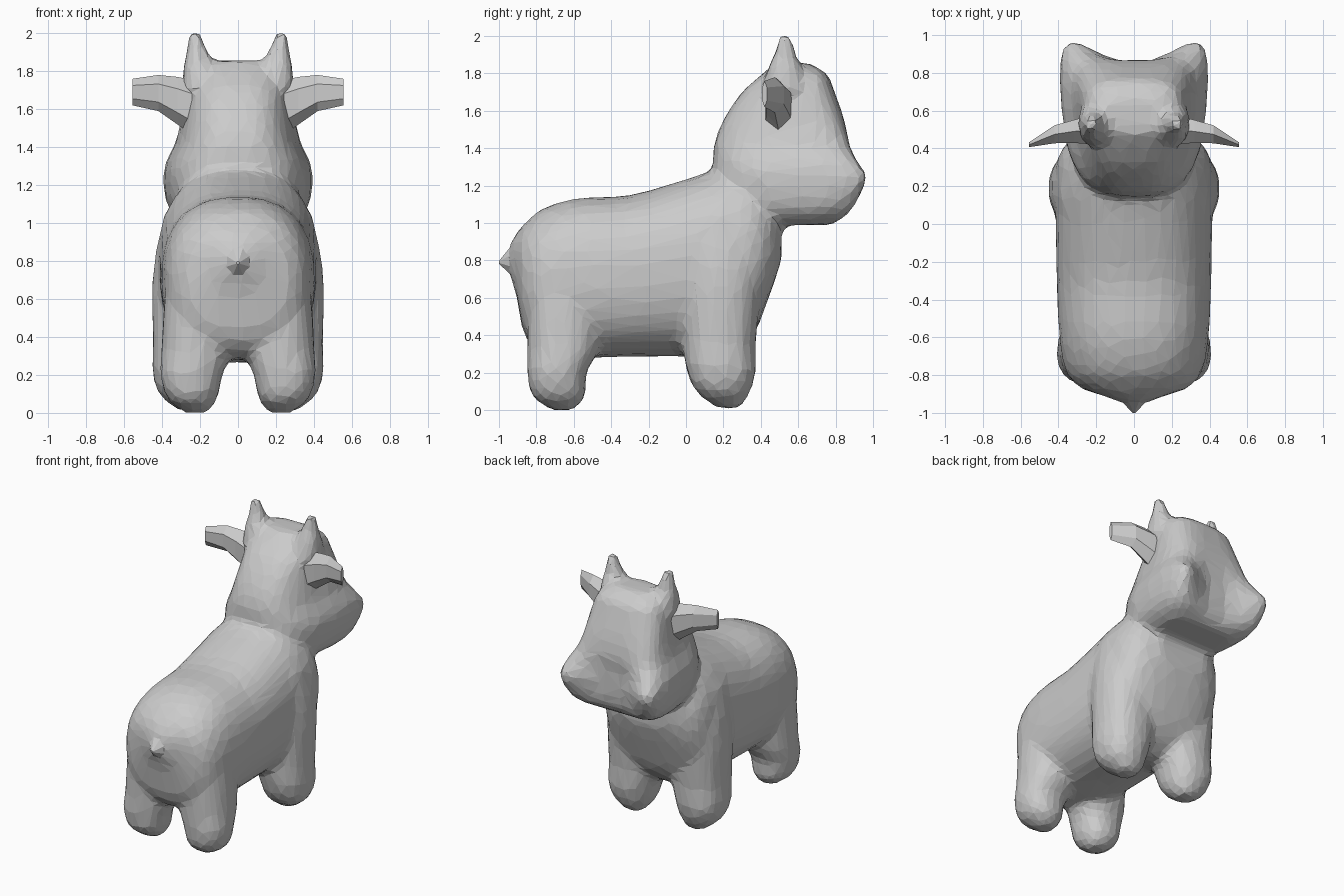
import bpy, bmesh, math
from mathutils import Vector

if "Cube" in bpy.data.objects:
    bpy.data.objects.remove(bpy.data.objects["Cube"])


def make_object(name, bm):
    bmesh.ops.recalc_face_normals(bm, faces=bm.faces)
    mesh = bpy.data.meshes.new(name)
    bm.to_mesh(mesh)
    bm.free()
    obj = bpy.data.objects.new(name, mesh)
    bpy.context.collection.objects.link(obj)
    return obj


def smooth_rings(rings, steps=4):
    """Cubic in-between rings, with slopes that allow for uneven spacing."""
    def slope(i):
        a, b = rings[max(i - 1, 0)], rings[min(i + 1, len(rings) - 1)]
        return [(q - p) / (b[0] - a[0]) for p, q in zip(a, b)]
    out = []
    for i in range(len(rings) - 1):
        r, n, m0, m1 = rings[i], rings[i + 1], slope(i), slope(i + 1)
        d = n[0] - r[0]
        for k in range(steps):
            t = k / steps
            out.append([(2*t**3 - 3*t*t + 1) * p + (t**3 - 2*t*t + t) * d * u
                        + (3*t*t - 2*t**3) * q + (t**3 - t*t) * d * v
                        for p, q, u, v in zip(r, n, m0, m1)])
    return out + [rings[-1]]


def loft(name, axis, rings, power=2.4, sides=32, taper=0.0):
    """Rings are (position, centre a, radius a, centre b, radius b, hollow)
    with a, b the remaining axes in order; hollow pushes the +b corners out,
    taper narrows the -b end."""
    bm = bmesh.new()
    others = [i for i in range(3) if i != axis]
    loops = []
    for t, ca, ra, cb, rb, *hollow in rings:
        loop = []
        for k in range(sides):
            u = 2 * math.pi * (k + 0.5) / sides
            c, s = math.cos(u), math.sin(u)
            a = math.copysign(abs(c) ** (2 / power), c)
            b = math.copysign(abs(s) ** (2 / power), s)
            p = Vector()
            p[axis] = t
            p[others[0]] = ca + ra * a * (1 - taper * (1 - b) / 2)
            p[others[1]] = cb + rb * b
            if hollow and b > 0:
                p[others[1]] += hollow[0] * a * a * b
            loop.append(bm.verts.new(p))
        loops.append(loop)
    for lo, hi in zip(loops, loops[1:]):
        for k in range(sides):
            n = (k + 1) % sides
            bm.faces.new((lo[k], lo[n], hi[n], hi[k]))
    bm.faces.new(loops[0])
    bm.faces.new(loops[-1])
    return make_object(name, bm)


# Trunk: position y, bottom z, top z, half width
trunk = [(-.95, .74, .87, .06), (-.91, .63, .94, .16), (-.87, .42, .99, .28),
         (-.78, .31, 1.07, .36), (-.6, .28, 1.13, .395), (-.3, .285, 1.15, .41),
         (0, .285, 1.235, .415), (.2, .27, 1.29, .42), (.36, .40, 1.25, .40),
         (.46, .65, 1.12, .32), (.51, .8, 1.02, .2)]
parts = [loft("body", 1, smooth_rings([(y, 0, w, (lo + hi) / 2, (hi - lo) / 2)
                                       for y, lo, hi, w in trunk]))]

# Head and neck: height z, back y, front y, half width, muzzle hollow
head = [(.99, .25, .78, .29, .04), (1.04, .2, .83, .38, .16),
        (1.12, .17, .85, .43, .26), (1.25, .145, .85, .445, .38),
        (1.33, .145, .85, .425, .27), (1.42, .15, .865, .375, .11),
        (1.55, .2, .845, .34, .04), (1.7, .3, .795, .31, 0),
        (1.8, .41, .75, .26, 0), (1.855, .48, .66, .17, 0)]
parts.append(loft("head", 2, smooth_rings([(z, 0, w, (b + f) / 2, (f - b) / 2, h)
                                           for z, b, f, w, h in head]), 3, 40, .32))

# Legs and horns on both sides: height, x, x radius, y, y radius
front_leg = [(.01, .25, .06, .23, .06), (.09, .27, .14, .2, .14),
             (.2, .275, .175, .19, .185), (.35, .255, .195, .18, .195),
             (.75, .25, .2, .19, .21), (1.05, .22, .17, .17, .18)]
rear_leg = [(0, .22, .06, -.66, .06), (.07, .24, .13, -.68, .14),
            (.2, .245, .165, -.69, .16), (.32, .22, .185, -.66, .19),
            (.6, .2, .19, -.65, .2), (.85, .19, .16, -.63, .18)]
horn = [(1.70, .19, .11, .53, .13), (1.82, .2, .09, .53, .095),
        (1.9, .215, .058, .53, .06), (2.0, .228, .036, .53, .036)]
for side in (-1, 1):
    for name, rings in (("front_leg", front_leg), ("rear_leg", rear_leg), ("horn", horn)):
        rings = [(z, side * x, *rest) for z, x, *rest in rings]
        parts.append(loft(name, 2, smooth_rings(rings), 2.3, 16))

# Fuse the parts into one soft, faceted skin
bpy.ops.object.select_all(action='DESELECT')
for p in parts:
    p.select_set(True)
bpy.context.view_layer.objects.active = parts[0]
bpy.ops.object.join()
body = bpy.context.object
body.name = "body"
remesh = body.modifiers.new("fuse", 'REMESH')
remesh.mode = 'VOXEL'
remesh.voxel_size = 0.025
soften = body.modifiers.new("soften", 'SMOOTH')
soften.factor = 0.5
soften.iterations = 8
low = body.modifiers.new("facets", 'DECIMATE')
low.ratio = 0.09

# Ears: flattened faceted trumpets
for side in (-1, 1):
    loft("ear", 0, [(side * .22, .5, .09, 1.60, .15),
                    (side * .32, .49, .07, 1.645, .125),
                    (side * .42, .475, .055, 1.685, .095),
                    (side * .555, .42, .015, 1.69, .07)], 2, 6)

# Tail: short pointed stub
loft("tail", 1, [(-.86, 0, .17, .81, .18), (-.93, 0, .08, .80, .09),
                 (-1.0, 0, .008, .79, .008)], 2, 8)
